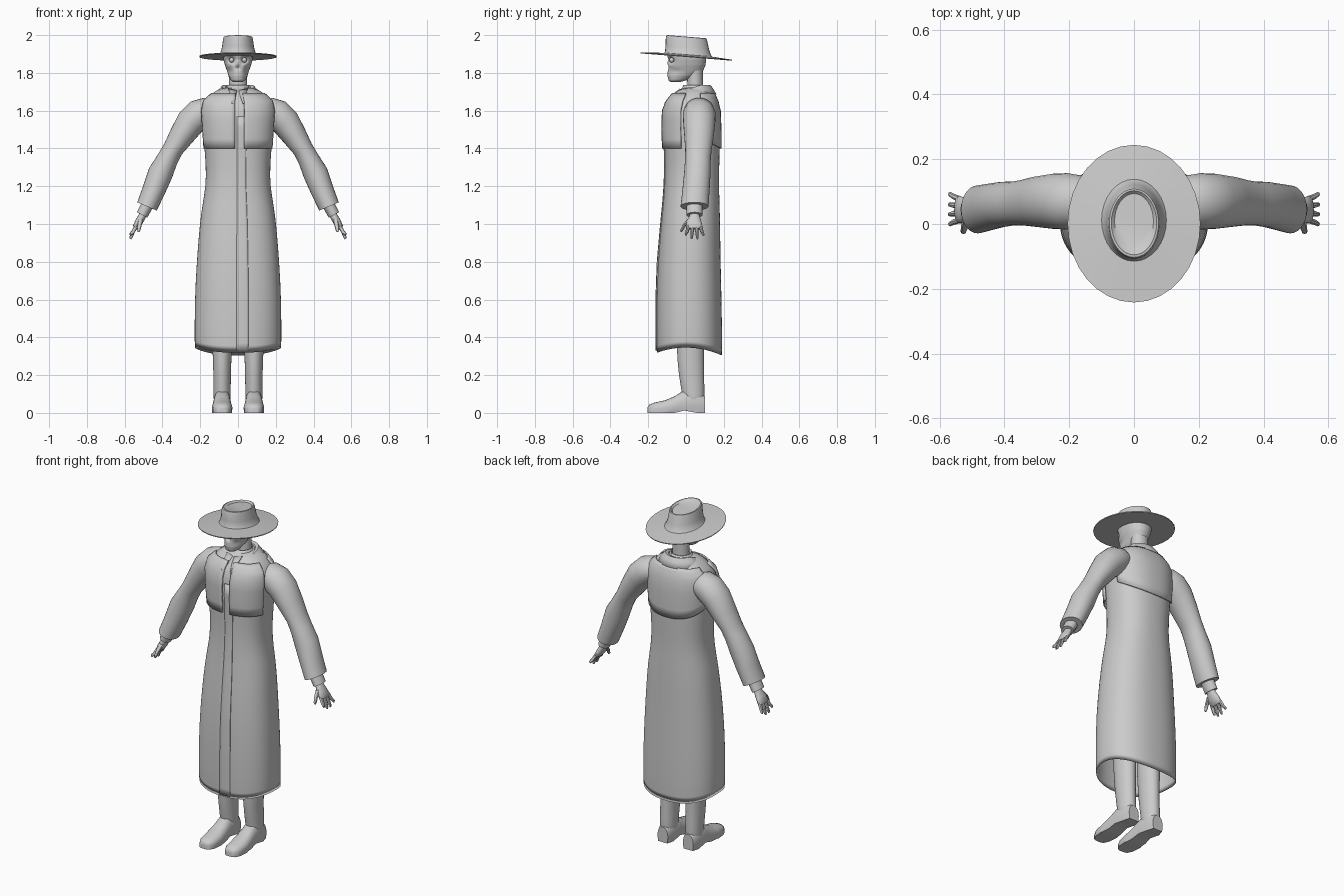
import bpy, bmesh, math
from mathutils import Vector

grey = bpy.data.materials.new("light_grey")
grey.diffuse_color = (0.6, 0.6, 0.6, 1)


def loft(name, rings, closed=True, cap0=True, cap1=True, mirror=False, thick=0, subsurf=0):
    """Skin a list of equal-length point rows."""
    bm = bmesh.new()
    rows = [[bm.verts.new(p) for p in r] for r in rings]
    n = len(rows[0])
    for a, b in zip(rows, rows[1:]):
        for i in range(n if closed else n - 1):
            j = (i + 1) % n
            bm.faces.new((a[i], a[j], b[j], b[i]))
    if closed and cap0:
        bm.faces.new(rows[0])
    if closed and cap1:
        bm.faces.new(rows[-1])
    bmesh.ops.recalc_face_normals(bm, faces=bm.faces)
    me = bpy.data.meshes.new(name)
    bm.to_mesh(me)
    bm.free()
    me.materials.append(grey)
    ob = bpy.data.objects.new(name, me)
    bpy.context.collection.objects.link(ob)
    if thick:
        m = ob.modifiers.new("thickness", 'SOLIDIFY')
        m.thickness, m.offset = thick, 0
    if subsurf:
        ob.modifiers.new("smooth", 'SUBSURF').levels = subsurf
        ob.modifiers[-1].render_levels = subsurf
    if mirror:
        ob.modifiers.new("mirror", 'MIRROR')
    return ob


def pw(v, p):
    return math.copysign(abs(v) ** (2 / p), v)


def point(row, a, p=2.0, cx=0, off=0):
    """Point at angle a of a horizontal section (z, half width, front y, back y)."""
    z, hx, yf, yb = row
    return Vector((cx + (hx + off) * pw(math.cos(a), p),
                   (yf + yb) / 2 + ((yb - yf) / 2 + off) * pw(math.sin(a), p), z))


def ring(row, n=32, p=2.0, cx=0):
    return [point(row, 2 * math.pi * i / n, p, cx) for i in range(n)]


def at(table, z):
    """Interpolated section of a table at height z."""
    z = min(max(z, table[0][0]), table[-1][0])
    for a, b in zip(table, table[1:]):
        if z <= b[0]:
            t = (z - a[0]) / (b[0] - a[0])
            return tuple(u + (v - u) * t for u, v in zip(a, b))


def tube(name, path, n=16, **kw):
    """Tube through (x, y, z, half width in xz, half width in y)."""
    rings = []
    for i, s in enumerate(path):
        a, b = path[max(i - 1, 0)], path[min(i + 1, len(path) - 1)]
        t = Vector((b[0] - a[0], 0, b[2] - a[2])).normalized()
        u, c = Vector((-t.z, 0, t.x)), Vector(s[:3])
        rings.append([c + u * s[3] * math.cos(k) + Vector((0, s[4] * math.sin(k), 0))
                      for k in (2 * math.pi * i / n for i in range(n))])
    return loft(name, rings, mirror=True, **kw)


# Long coat: open at the hem, which dips at front and back
COAT = [(.33, .228, -.155, .19), (.6, .227, -.155, .186), (.8, .216, -.148, .18),
        (1.0, .2, -.13, .178), (1.1, .186, -.12, .175), (1.2, .168, -.112, .172),
        (1.3, .167, -.109, .173), (1.4, .175, -.111, .176), (1.5, .182, -.115, .176),
        (1.6, .188, -.112, .172), (1.65, .178, -.092, .16), (1.69, .135, -.06, .142),
        (1.725, .085, -.02, .12)]
P = 2.35
rows = [ring(r, 40, P) for r in COAT]
for q in rows[0]:
    q.z -= .035 * (q.y / .17) ** 2 - .005
loft("coat", rows, cap0=False, thick=.006, subsurf=1)


def panel(name, a0, a1, zs, off, rise=0, n=14):
    """Layer lying on the coat between two angles (degrees)."""
    pts = []
    for k, z in enumerate(zs):
        row = []
        for i in range(n + 1):
            t = i / n
            zz = z + rise * (2 * t - 1) ** 2 * (1 - k / (len(zs) - 1))
            row.append(point(at(COAT, zz), math.radians(a0 + (a1 - a0) * t), P, 0, off))
        pts.append(row)
    return loft(name, pts, closed=False, thick=.008)


# Shoulder cape: two front flaps and a back yoke, then the front overlap
cape_z = [1.4, 1.45, 1.5, 1.55, 1.6, 1.63, 1.65, 1.67, 1.69]
panel("cape_front_right", -93, -162, cape_z, .012)
panel("cape_front_left", -83, -18, cape_z, .012)
panel("cape_back", 15, 165, cape_z, .008, .06, 24)
panel("front_overlap", -91, -79, [.31 + .06 * i for i in range(22)], .003, 0, 4)

# Turned-down coat collar, lower at the front
COLLAR = [(1.70, .062, -.02, .105), (1.728, .072, -.028, .116), (1.733, .085, -.036, .128),
          (1.715, .102, -.055, .14), (1.685, .132, -.085, .158)]
rows = []
for r in COLLAR:
    row = [point(r, math.radians(-78 + 336 * i / 36)) for i in range(37)]
    for q in row:
        q.z -= .035 * max(0, .08 - q.y) / .1
    rows.append(row)
loft("coat_collar", rows, closed=False, thick=.008)

# Shirt collar band and its two points
loft("shirt_collar", [ring((1.67, .058, -.03, .1), 24), ring((1.735, .056, -.012, .096), 24)],
     cap0=False, cap1=False, thick=.006)
loft("shirt_collar_point", [[(.004, -.04, 1.705), (.05, -.03, 1.715)],
                            [(.012, -.075, 1.675), (.045, -.07, 1.685)],
                            [(.026, -.112, 1.637), (.034, -.112, 1.64)]],
     closed=False, thick=.006, mirror=True)

# Neck
loft("neck", [ring((1.66, .052, -.005, .09), 20), ring((1.74, .048, .008, .09), 20),
              ring((1.82, .05, 0, .09), 20)])

# Gaunt head with hollow eyes, nose cavity and cheeks
HEAD = [(1.752, .024, -.082, -.03), (1.76, .038, -.092, .0), (1.785, .05, -.098, .055),
        (1.81, .058, -.097, .09), (1.84, .069, -.095, .103), (1.87, .077, -.094, .107),
        (1.895, .08, -.1, .107), (1.95, .07, -.08, .09)]
dents = [(.034, 1.868, .017, .026), (-.034, 1.868, .017, .026), (0, 1.828, .01, .016),
         (.05, 1.808, .018, .012), (-.05, 1.808, .018, .012),
         (.036, 1.845, .012, -.007), (-.036, 1.845, .012, -.007), (0, 1.853, .011, -.005)]
rows = []
for k in range(41):
    row = ring(at(HEAD, 1.752 + .198 * k / 40), 64, 2.2)
    for q in row:
        if q.y < 0:
            q.y += sum(d * math.exp(-((q.x - x) ** 2 + (q.z - z) ** 2) / (s * s))
                       for x, z, s, d in dents)
    rows.append(row)
loft("head", rows)
eye = [(1.868 + .013 * math.sin(t), .013 * math.cos(t), -.076 - .013 * math.cos(t),
        -.076 + .013 * math.cos(t)) for t in (math.radians(-80 + 20 * i) for i in range(9))]
loft("eye", [ring(r, 16, 2, .034) for r in eye], mirror=True)

# Wide-brimmed hat, tilted back, with a dented crown
HAT = [(1.884, .075, -.09, .1), (1.884, .204, -.241, .243), (1.889, .205, -.242, .244),
       (1.897, .1, -.115, .138), (1.905, .094, -.111, .132), (1.935, .085, -.108, .122),
       (1.98, .079, -.107, .112), (1.99, .076, -.103, .108), (1.992, .07, -.095, .103),
       (1.982, .06, -.078, .094)]
rows = [ring(r, 32) for r in HAT]
for row in rows:
    for q in row:
        q.z -= .08 * q.y
loft("hat", rows)

# Sleeves, shirt cuffs and hands
tube("sleeve", [(.12, .07, 1.6, .05, .06), (.165, .07, 1.597, .073, .08),
                (.205, .07, 1.58, .082, .087), (.25, .07, 1.54, .078, .085),
                (.3, .069, 1.465, .066, .078), (.345, .066, 1.395, .054, .07),
                (.375, .063, 1.34, .057, .068), (.41, .06, 1.27, .066, .07),
                (.445, .053, 1.18, .061, .072), (.482, .045, 1.093, .056, .074),
                (.482, .045, 1.092, .048, .066), (.474, .045, 1.11, .04, .05)][:10], n=28)
tube("shirt_cuff", [(.475, .045, 1.11, .033, .042), (.508, .045, 1.048, .031, .042)])
tube("palm", [(.492, .045, 1.07, .02, .026), (.508, .045, 1.04, .02, .028),
              (.525, .042, 1.01, .021, .04), (.54, .045, .985, .017, .043),
              (.545, .045, .975, .01, .038)])
for i, (y, yt, zt) in enumerate([(.012, .0, .94), (.034, .03, .921),
                                 (.056, .06, .92), (.077, .092, .937)]):
    tube("finger_%d" % (i + 1), [(.538, y, .99, .01, .01), (.556, (y + yt) / 2, .958, .01, .009),
                                 (.567, yt, zt + .008, .008, .007), (.569, yt, zt, .004, .004)], n=8)
tube("thumb", [(.515, .02, 1.025, .014, .014), (.522, -.008, .995, .012, .01),
               (.526, -.023, .967, .009, .008), (.527, -.025, .958, .004, .004)], n=8)

# Boots: shaft running up under the coat, and foot with a flat sole
SHAFT = [(.01, .045, -.01, .095), (.1, .046, -.02, .1), (.2, .046, -.04, .095),
         (.35, .052, -.052, .095), (.8, .07, -.06, .1)]
loft("boot_shaft", [ring(r, 24, 2, .084) for r in SHAFT], mirror=True, subsurf=1)
FOOT = [(-.203, .018, .03), (-.195, .034, .043), (-.165, .049, .055), (-.11, .054, .067),
        (-.06, .05, .088), (-.01, .046, .12), (.06, .046, .12), (.1, .034, .09)]
rows = []
for y, hx, top in FOOT:
    row = []
    for i in range(24):
        a = 2 * math.pi * i / 24
        z = top * (.4 + .6 * math.sin(a))
        if z < .02:  # sole, with a raised arch before the heel
            z = .012 if -.03 < y < .03 else 0
        row.append((.084 + hx * pw(math.cos(a), 2.6), y, z))
    rows.append(row)
loft("boot_foot", rows, mirror=True)

# Smooth shading with sharp creases
bpy.ops.object.select_all(action='SELECT')
bpy.context.view_layer.objects.active = bpy.data.objects["coat"]
bpy.ops.object.shade_smooth_by_angle(angle=math.radians(40))
